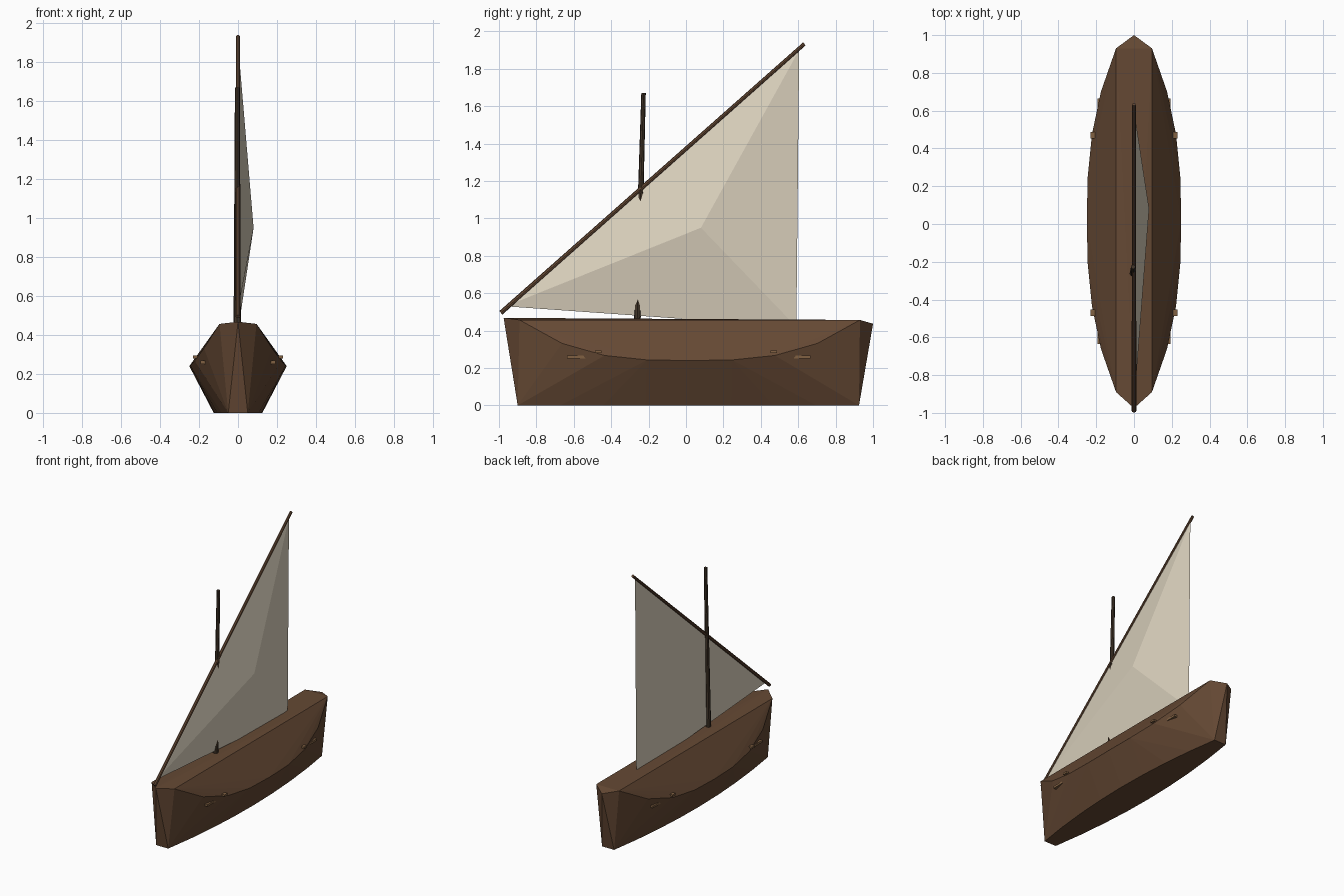
import bpy, bmesh
from mathutils import Vector

if "Cube" in bpy.data.objects:
    bpy.data.objects.remove(bpy.data.objects["Cube"])


def material(name, rgb):
    m = bpy.data.materials.new(name)
    m.diffuse_color = (*rgb, 1)
    m.use_nodes = True
    m.node_tree.nodes["Principled BSDF"].inputs["Base Color"].default_value = m.diffuse_color
    return m


hull_wood = material("hull_wood", (0.13, 0.066, 0.034))
dark_wood = material("dark_wood", (0.055, 0.036, 0.022))
light_wood = material("light_wood", (0.22, 0.12, 0.055))
canvas = material("canvas", (0.72, 0.65, 0.52))


def finish(name, bm, mat):
    bmesh.ops.recalc_face_normals(bm, faces=bm.faces)
    me = bpy.data.meshes.new(name)
    bm.to_mesh(me)
    bm.free()
    me.materials.append(mat)
    ob = bpy.data.objects.new(name, me)
    bpy.context.collection.objects.link(ob)
    return ob


def convex(name, points, mat):
    bm = bmesh.new()
    for p in points:
        bm.verts.new(p)
    bmesh.ops.convex_hull(bm, input=bm.verts)
    bmesh.ops.dissolve_limit(bm, angle_limit=0.01, verts=bm.verts, edges=bm.edges)
    return finish(name, bm, mat)


def pole(name, a, b, r1, r2, mat, sides=8):
    a, b = Vector(a), Vector(b)
    bm = bmesh.new()
    bmesh.ops.create_cone(bm, cap_ends=True, segments=sides, radius1=r1, radius2=r2,
                          depth=(b - a).length)
    rot = (b - a).to_track_quat('Z', 'Y')
    for v in bm.verts:
        v.co = rot @ v.co + (a + b) / 2
    return finish(name, bm, mat)


def box(name, centre, size, mat):
    pts = [[c + s * k / 2 for c, s, k in zip(centre, size, (i, j, l))]
           for i in (-1, 1) for j in (-1, 1) for l in (-1, 1)]
    return convex(name, pts, mat)


# Hull: rising chine, flat curved bottom, pointed bow and stern
points = [(0, -0.975, 0.468), (0, 1.0, 0.437)]
for i in range(-4, 5):
    t = i / 4
    u = abs(t)
    for side in (-1, 1):
        points.append((side * (0.25 - 0.155 * u ** 2.5), 0.02 + 0.91 * t,
                       0.24 + 0.217 * u ** 3))
        points.append((side * (0.125 - 0.075 * u * u), 0.0125 + 0.9125 * t, 0))
convex("hull", points, hull_wood)

# Benches whose ends show through the hull sides
for label, y in (("front", -0.55), ("rear", 0.58)):
    s = -1 if y < 0 else 1
    box(label + "_bench", (0, y, 0.26), (0.385, 0.17, 0.016), light_wood)
    box(label + "_rib", (0, s * 0.47, 0.287), (0.462, 0.035, 0.014), light_wood)

# Mast and slanting yard
pole("mast", (-0.004, -0.268, 0.2), (-0.004, -0.227, 1.67), 0.02, 0.012, dark_wood)
pole("yard", (0, -0.99, 0.495), (0, 0.633, 1.933), 0.0125, 0.0105, hull_wood)

# Triangular sail, bulging to the right with a flat back
convex("sail", [(0, -0.965, 0.53), (0, 0.605, 1.9), (0, 0.59, 0.42),
                (0.08, 0.08, 0.95)], canvas)
